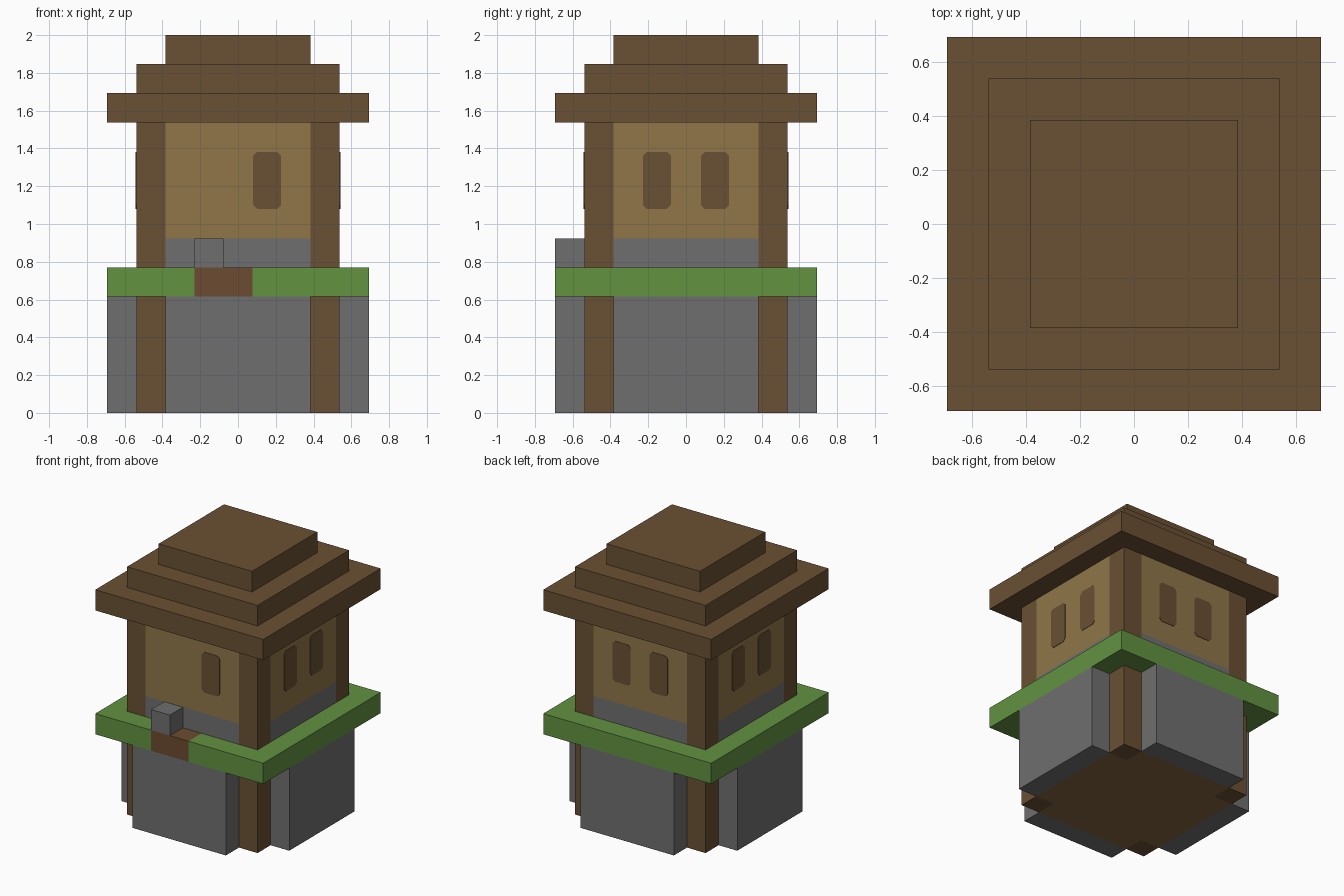
import bpy
import bmesh
from math import pi
from mathutils import Matrix, Vector

if "Cube" in bpy.data.objects:
    bpy.data.objects.remove(bpy.data.objects["Cube"])

U = 2 / 13  # one building block


def material(name, hex_code):
    srgb = [int(hex_code[i:i + 2], 16) / 255 for i in (0, 2, 4)]
    color = [((c + 0.055) / 1.055) ** 2.4 for c in srgb] + [1]
    mat = bpy.data.materials.new(name)
    mat.use_nodes = True
    mat.diffuse_color = color
    mat.node_tree.nodes["Principled BSDF"].inputs["Base Color"].default_value = color
    return mat


wood = material("dark wood", "6A5033")
plaster = material("tan plaster", "907649")
stone = material("grey stone", "6F6F6F")
grass = material("green grass", "629240")
dirt = material("dirt path", "6C4B31")
planks = material("floor planks", "86653F")


def finish(name, bm, mat, turn=0):
    bmesh.ops.recalc_face_normals(bm, faces=bm.faces)
    bm.transform(Matrix.Rotation(turn * pi / 2, 4, "Z") @ Matrix.Scale(U, 4))
    mesh = bpy.data.meshes.new(name)
    bm.to_mesh(mesh)
    bm.free()
    mesh.materials.append(mat)
    obj = bpy.data.objects.new(name, mesh)
    bpy.context.collection.objects.link(obj)
    return obj


def box(name, low, high, mat, turn=0):
    """Box between two corners, measured in blocks."""
    low, high = Vector(low), Vector(high)
    bm = bmesh.new()
    bmesh.ops.create_cube(bm, size=1)
    bmesh.ops.scale(bm, vec=high - low, verts=bm.verts)
    bmesh.ops.translate(bm, vec=(low + high) / 2, verts=bm.verts)
    return finish(name, bm, mat, turn)


def window(name, x, turn):
    """Thin plate with clipped corners on the wall face."""
    w, h, c = 0.48, 0.98, 0.13
    outline = [(w, h - c), (w - c, h), (c - w, h), (-w, h - c),
               (-w, c - h), (c - w, -h), (w - c, -h), (w, c - h)]
    bm = bmesh.new()
    face = bm.faces.new([bm.verts.new((x + a, -3.52, 8 + b)) for a, b in outline])
    moved = bmesh.ops.extrude_face_region(bm, geom=[face])["geom"]
    bmesh.ops.translate(bm, vec=(0, 0.03, 0),
                        verts=[v for v in moved if isinstance(v, bmesh.types.BMVert)])
    return finish(name, bm, wood, turn)


# Four matching sides, starting at the front
for turn, side in enumerate(("front", "left", "back", "right")):
    box(side + "_base_wall", (-2.5, -4.5, 0), (2.5, -3.5, 4), stone, turn)
    box(side + "_stone_band", (-2.5, -3.5, 5), (2.5, -2.5, 6), stone, turn)
    box(side + "_plaster_wall", (-2.5, -3.5, 6), (2.5, -2.5, 10), plaster, turn)
    box(side + "_lower_post", (2.5, -3.5, 0), (3.5, -2.5, 4), wood, turn)
    box(side + "_upper_post", (2.5, -3.5, 5), (3.5, -2.5, 10), wood, turn)
    box(side + "_floor_edge", (-2.5, -3.5, 0), (2.5, -2.5, 1), planks, turn)
    for x in ((1,) if side == "front" else (-1, 1)):
        window(side + "_window", x, turn)

# Ground floor inside the posts
box("floor_centre", (-2.5, -2.5, 0), (2.5, 2.5, 1), planks)

# Grass ledge with a dirt step in its front edge
box("ledge", (-4.5, -3.5, 4), (4.5, 4.5, 5), grass)
box("ledge_front_right", (-4.5, -4.5, 4), (-1.5, -3.5, 5), grass)
box("ledge_front_left", (0.5, -4.5, 4), (4.5, -3.5, 5), grass)
box("dirt_step", (-1.5, -4.5, 4), (0.5, -3.5, 5), dirt)
box("stone_block", (-1.5, -4.5, 5), (-0.5, -3.5, 6), stone)

# Stepped roof
for i, half in enumerate((4.5, 3.5, 2.5)):
    box("roof_tier", (-half, -half, 10 + i), (half, half, 11 + i), wood)
